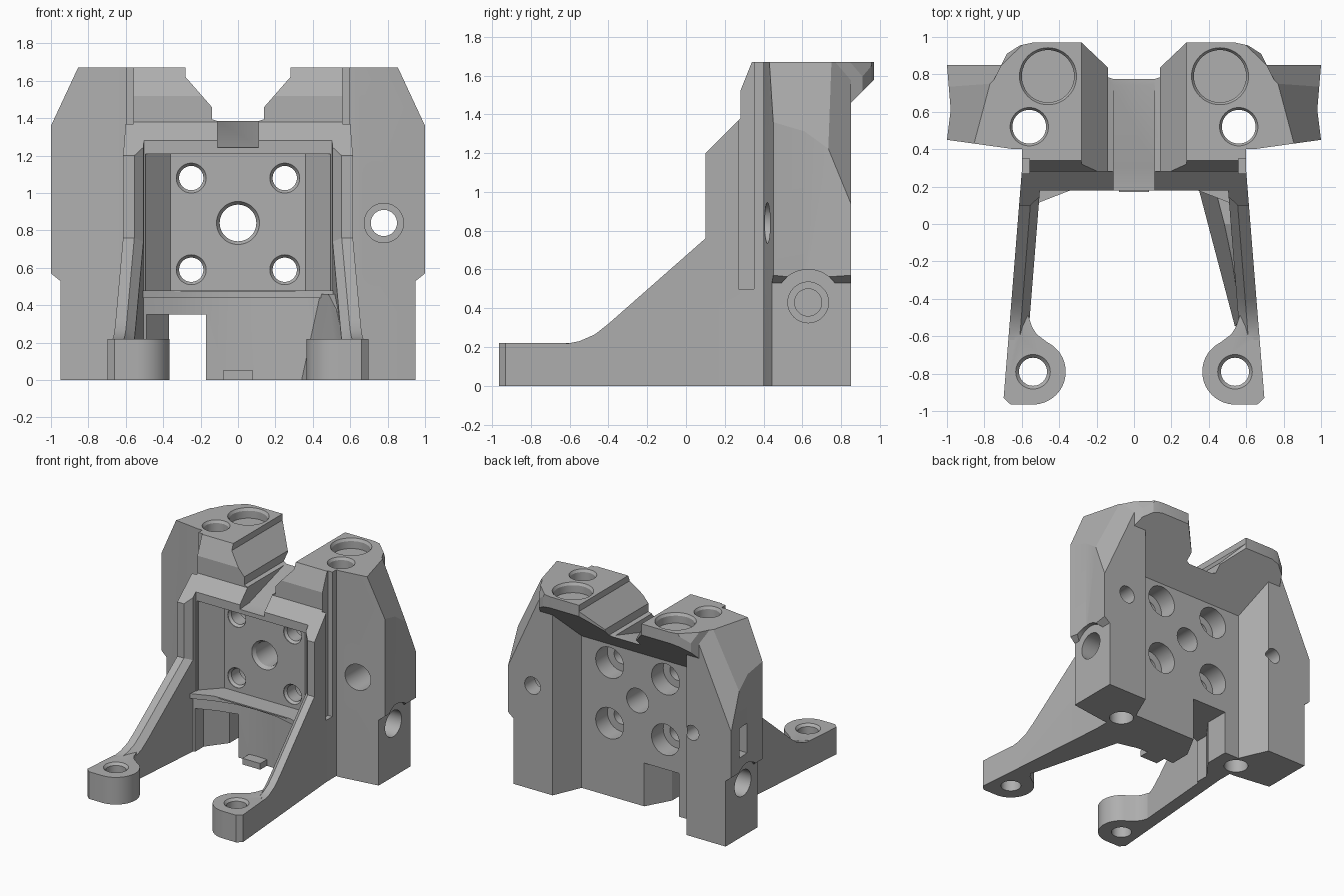
import bpy, bmesh, math
from mathutils import Vector

cube = bpy.data.objects.get("Cube")
if cube:
    bpy.data.objects.remove(cube, do_unlink=True)

metal = bpy.data.materials.new("machined_grey")
metal.use_nodes = True
grey = (0.43, 0.43, 0.43, 1)
metal.diffuse_color = grey
metal.node_tree.nodes["Principled BSDF"].inputs["Base Color"].default_value = grey

PLACE = {"x": lambda a, b, t: (t, a, b),
         "y": lambda a, b, t: (a, t, b),
         "z": lambda a, b, t: (a, b, t)}


def to_object(name, bm):
    bmesh.ops.recalc_face_normals(bm, faces=bm.faces)
    mesh = bpy.data.meshes.new(name)
    bm.to_mesh(mesh)
    bm.free()
    mesh.materials.append(metal)
    ob = bpy.data.objects.new(name, mesh)
    bpy.context.scene.collection.objects.link(ob)
    return ob


def extrude(pts, axis, lo, hi):
    place = PLACE[axis]
    bm = bmesh.new()
    face = bm.faces.new([bm.verts.new(place(a, b, lo)) for a, b in pts])
    grown = bmesh.ops.extrude_face_region(bm, geom=[face])["geom"]
    shift = Vector(place(0, 0, hi - lo))
    bmesh.ops.translate(bm, vec=shift, verts=[g for g in grown if isinstance(g, bmesh.types.BMVert)])
    bmesh.ops.recalc_face_normals(bm, faces=bm.faces)
    return bm


def prism(name, pts, axis, lo, hi, planes=()):
    """Extrude a 2D outline along an axis, then trim it with planes."""
    bm = extrude(pts, axis, lo, hi)
    for co, no in planes:
        bmesh.ops.bisect_plane(bm, geom=bm.verts[:] + bm.edges[:] + bm.faces[:],
                               plane_co=co, plane_no=no, clear_outer=True)
        bmesh.ops.holes_fill(bm, edges=[e for e in bm.edges if e.is_boundary])
    return to_object(name, bm)


def box(name, x0, x1, y0, y1, z0, z1):
    return prism(name, [(x0, y0), (x1, y0), (x1, y1), (x0, y1)], "z", z0, z1)


def arc(a, b, r, start, end, n):
    angles = [math.radians(start + (end - start) * i / n) for i in range(n)]
    return [(a + r * math.cos(t), b + r * math.sin(t)) for t in angles]


def bore(name, a, b, axis, steps):
    """Turned solid: a stack of rings, each given as (position, radius)."""
    bm = bmesh.new()
    rings = [[bm.verts.new(PLACE[axis](p, q, t)) for p, q in arc(a, b, r, 0, 360, 48)]
             for t, r in steps]
    for low, high in zip(rings, rings[1:]):
        for i in range(len(low)):
            bm.faces.new((low[i - 1], low[i], high[i], high[i - 1]))
    bm.faces.new(rings[0])
    bm.faces.new(rings[-1])
    return to_object(name, bm)


def hull(name, pts):
    bm = bmesh.new()
    for p in pts:
        bm.verts.new(p)
    bmesh.ops.convex_hull(bm, input=bm.verts)
    return to_object(name, bm)


def splayed_arm(name, pts, inner, outer):
    """Side plate with a bevelled inner front edge, splayed outwards."""
    bm = extrude(pts, "x", inner, outer)
    ridge = [e for e in bm.edges if all(abs(v.co.x - inner) < 1e-5 and v.co.z > 0.2
                                        and v.co.y < 0.11 for v in e.verts)]
    bmesh.ops.bevel(bm, geom=ridge, offset=0.045, segments=1, affect="EDGES")
    slope = math.copysign(0.08, outer)
    for v in bm.verts:
        v.co.x += slope * (0.28 - v.co.y)
    return to_object(name, bm)


def combine(target, tool, operation):
    mod = target.modifiers.new("combine", "BOOLEAN")
    mod.operation, mod.solver, mod.object = operation, "EXACT", tool
    bpy.context.view_layer.update()
    graph = bpy.context.evaluated_depsgraph_get()
    mesh = bpy.data.meshes.new_from_object(target.evaluated_get(graph))
    target.modifiers.clear()
    target.data = mesh
    bpy.data.objects.remove(tool, do_unlink=True)


def both(half):
    """Close a half outline by mirroring it in x."""
    return half + [(-a, b) for a, b in reversed(half) if abs(a) > 1e-6]


# Main body with side wings, back recess and chamfered shoulders
plan = both([(0, 0.28), (0.6, 0.28), (0.6, 0.40), (0.64, 0.40), (1, 0.45),
             (0.98, 0.61), (1, 0.85), (0.6, 0.85), (0.5, 0.62), (0, 0.62)])
trims = [((0, 0.28, 1.52), (0, -0.15, 0.06))]
head_trims = [((0, 0.62, 1.23), (0, 1, -1))]
for s in (1, -1):
    corner = (s * 0.533, 0.548, 0.243)
    trims += [((s * 0.85, 0.45, 1.67), (s * 0.3, 0.08, 0.145)), ((s * 0.77, 0.75, 1.67), corner)]
    head_trims.append(((s * 0.79, 0.77, 1.67), corner))
body = prism("bracket_body", plan, "z", 0, 1.67, trims)


def add(tool):
    combine(body, tool, "UNION")


def cut(tool):
    tool.hide_render = True
    combine(body, tool, "DIFFERENCE")


# Overhanging head with sloped underside
head = both([(0, 0.45), (0.7, 0.45), (0.765, 0.74), (0.72, 0.83), (0.68, 0.91),
             (0.61, 0.955), (0.54, 0.97), (0.28, 0.97), (0.08, 0.78), (0, 0.78)])
add(prism("head", head, "z", 1.0, 1.67, head_trims))

# Front frame and curved sill under it
add(prism("frame", [(0.18, 0.47), (0.18, 1.28), (0.28, 1.38), (0.4, 1.38), (0.4, 0.47)],
          "x", -0.6, 0.6))
for name, back, z0, z1 in (("apron", 0.03, 0, 0.45), ("sill", 0, 0.44, 0.48)):
    curve = [(0, 0.23), (0.18, 0.22), (0.34, 0.18), (0.52, 0.11)]
    outline = both([(a, b + back) for a, b in curve] + [(0.52, 0.42)])
    add(prism(name, outline, "z", z0, z1))
add(box("bottom_tab", -0.08, 0.08, 0.17, 0.3, 0, 0.05))

# Arms ending in round feet that are flush on their outer sides
arm = [(-0.64, 0), (-0.64, 0.215), (-0.6, 0.22), (-0.55, 0.23), (-0.47, 0.265), (-0.4, 0.32),
       (0.1, 0.76), (0.1, 1.2), (0.28, 1.38), (0.41, 1.38), (0.41, 0)]
foot = [(0.672, -0.62), (0.697, -0.93), (0.66, -0.965)] + arc(0.54, -0.79, 0.175, 270, 117, 24)
foot += [(0.46, -0.635), (0.52, -0.59), (0.545, -0.55), (0.565, -0.49), (0.62, -0.49), (0.64, -0.62)]
for s in (1, -1):
    add(splayed_arm("arm", arm, s * 0.495, s * 0.6))
    add(prism("foot", [(s * a, b) for a, b in foot], "z", 0, 0.22))
add(hull("arm_gusset", [(0.34, 0.21, 0), (0.54, -0.55, 0), (0.58, 0.25, 0), (0.58, -0.5, 0),
                        (0.44, 0.165, 0.46), (0.56, 0.165, 0.46), (0.483, 0, 0.46), (0.56, 0, 0.46),
                        (0.525, -0.2, 0.38), (0.57, -0.2, 0.38), (0.57, -0.5, 0.19)]))

# Front pocket, lower window and top saddle
cut(prism("pocket", both([(0, 0.0), (0.495, 0.0), (0.495, 0.2), (0.36, 0.34), (0, 0.34)]),
          "z", 0.48, 1.21))
cut(prism("window", [(-0.17, 0), (-0.17, 0.42), (-0.06, 0.62), (-0.06, 0.8),
                     (-0.37, 0.8), (-0.37, 0.42), (-0.49, 0.26), (-0.49, 0)], "z", -0.1, 0.35))
cut(prism("saddle", both([(0.28, 1.8), (0.28, 1.62), (0.14, 1.46), (0.14, 1.395), (0.11, 1.385)]),
          "y", 0.1, 1.2))
cut(prism("channel", [(0.1, 1.24), (0.3, 1.25), (0.79, 1.4), (1.2, 1.4), (1.2, 1.8), (0.1, 1.8)],
          "x", -0.11, 0.11))

# Through holes of the back wall with chamfered fronts and rear counterbores
cut(bore("centre_hole", 0, 0.84, "y", [(0.2, 0.115), (0.345, 0.115), (0.37, 0.098), (0.8, 0.098)]))
for x in (-0.25, 0.25):
    for z in (0.59, 1.08):
        cut(bore("bolt_hole", x, z, "y", [(0.25, 0.08), (0.345, 0.08), (0.365, 0.065),
                                          (0.47, 0.065), (0.47, 0.125), (0.8, 0.125)]))

# Details repeated on both sides
for s in (1, -1):
    cut(prism("wing_step", [(s * 0.95, -0.1), (s * 0.95, 0.53), (s * 1.01, 0.578),
                            (s * 1.1, 0.578), (s * 1.1, -0.1)], "y", 0.2, 1.2))
    cut(bore("side_relief", 0.63, 0.43, "x", [(s * 0.95, 0.17), (s * 1.1, 0.17)]))
    cut(bore("side_hole", 0.63, 0.43, "x", [(s * 0.66, 0.07), (s * 0.74, 0.07),
                                            (s * 0.74, 0.105), (s * 1.1, 0.105)]))
    cut(box("corner_groove", *sorted((s * 0.56, s * 0.625)), 0.27, 0.35, 0.5, 1.8))
    cut(bore("top_seat", s * 0.46, 0.79, "z", [(1.59, 0.14), (1.65, 0.14), (1.69, 0.165)]))
    cut(bore("vertical_hole", s * 0.56, 0.52, "z", [(-0.1, 0.09), (1.65, 0.09), (1.69, 0.115)]))
    cut(bore("foot_hole", s * 0.54, -0.79, "z", [(-0.1, 0.075), (0.2, 0.075), (0.24, 0.11)]))

# Single-sided holes and slot in the wings
cut(bore("wing_hole", 0.78, 0.84, "y", [(0.2, 0.105), (0.72, 0.105), (0.72, 0.07), (1, 0.07)]))
cut(bore("blind_hole", -0.65, 0.84, "y", [(0.7, 0.06), (1, 0.06)]))
cut(box("side_slot", -1.1, -0.9, 0.62, 0.73, 0.68, 0.92))

# Smooth the bores, keep machined edges sharp
bpy.ops.object.select_all(action="DESELECT")
body.select_set(True)
bpy.context.view_layer.objects.active = body
bpy.ops.object.shade_smooth_by_angle(angle=math.radians(20))
